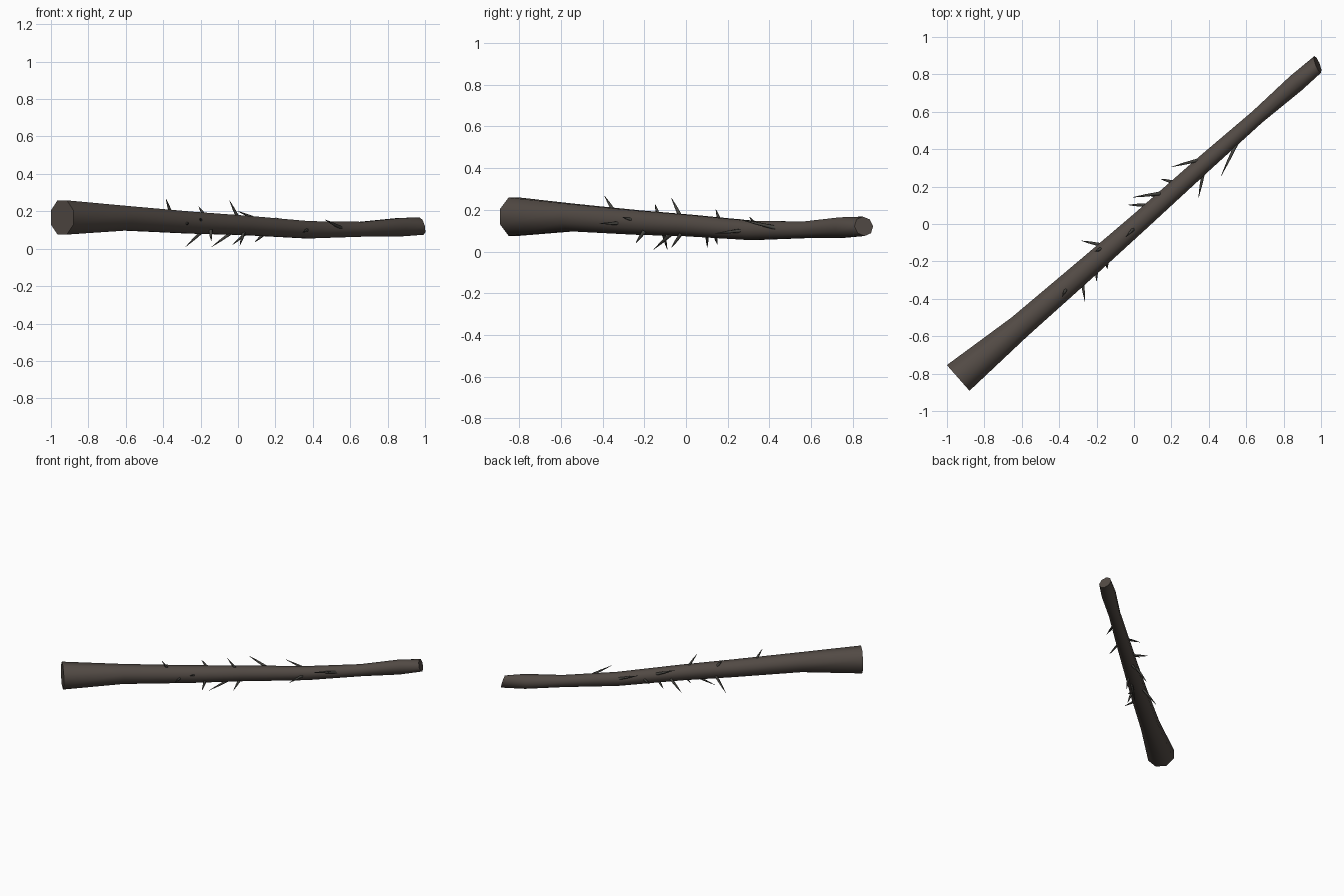
import bpy, bmesh, math
from mathutils import Vector

if "Cube" in bpy.data.objects:
    bpy.data.objects.remove(bpy.data.objects["Cube"])


def material(name, rgb):
    m = bpy.data.materials.new(name)
    m.diffuse_color = (*rgb, 1)
    m.use_nodes = True
    m.node_tree.nodes["Principled BSDF"].inputs["Base Color"].default_value = m.diffuse_color
    return m


bark = material("bark brown", (0.085, 0.069, 0.059))
thorn_mat = material("thorn grey", (0.062, 0.060, 0.052))


def finish(bm, name, mat, angle):
    bmesh.ops.recalc_face_normals(bm, faces=bm.faces)
    me = bpy.data.meshes.new(name)
    bm.to_mesh(me)
    bm.free()
    me.materials.append(mat)
    ob = bpy.data.objects.new(name, me)
    bpy.context.collection.objects.link(ob)
    bpy.ops.object.select_all(action='DESELECT')
    ob.select_set(True)
    bpy.context.view_layer.objects.active = ob
    bpy.ops.object.shade_smooth_by_angle(angle=math.radians(angle))
    return ob


def tube(bm, rings, sides):
    """Skin rings of (centre, radius, facing direction, twist) and cap both ends."""
    loops = []
    for c, r, d, twist in rings:
        d = Vector(d).normalized()
        ref = Vector((0, 0, 1)) if abs(d.z) < 0.95 else Vector((1, 0, 0))
        u = d.cross(ref).normalized()
        v = u.cross(d)
        loops.append([bm.verts.new(Vector(c) + r * (u * math.cos(a) + v * math.sin(a)))
                      for a in (math.tau * i / sides + twist for i in range(sides))])
    for a, b in zip(loops, loops[1:]):
        for i in range(sides):
            j = (i + 1) % sides
            bm.faces.new((a[i], a[j], b[j], b[i]))
    bm.faces.new(loops[0])
    bm.faces.new(loops[-1])


# log: octagonal sections along a gently bent path, far end cut at a slant
f = math.pi / 8
D = (0.75, 0.66, 0)
sections = [
    ((-0.94, -0.823, 0.167), 0.099, D, f),
    ((-0.61, -0.548, 0.163), 0.071, D, f),
    ((-0.25, -0.235, 0.139), 0.063, D, f),
    ((0.03, 0.012, 0.125), 0.056, D, f),
    ((0.37, 0.318, 0.101), 0.050, D, f),
    ((0.66, 0.573, 0.104), 0.043, D, f),
    ((0.865, 0.752, 0.115), 0.053, D, f),
    ((0.982, 0.853, 0.121), 0.048, (0.92, 0.36, 0.25), 0),
]
bm = bmesh.new()
tube(bm, sections, 8)
finish(bm, "log", bark, 50)

# thorns: base point, tip point
thorns = [
    ((-0.36, -0.345, 0.19), (-0.385, -0.39, 0.265)),
    ((-0.18, -0.135, 0.18), (-0.21, -0.147, 0.225)),
    ((0.0, -0.025, 0.165), (-0.045, -0.07, 0.257)),
    ((0.12, 0.16, 0.15), (-0.005, 0.143, 0.202)),
    ((0.34, 0.34, 0.12), (0.20, 0.305, 0.166)),
    ((0.54, 0.41, 0.118), (0.465, 0.255, 0.155)),
    ((0.37, 0.265, 0.10), (0.345, 0.14, 0.087)),
    ((0.20, 0.225, 0.105), (0.145, 0.24, 0.09)),
    ((0.14, 0.14, 0.08), (0.09, 0.15, 0.035)),
    ((0.05, 0.10, 0.09), (-0.03, 0.102, 0.02)),
    ((0.03, -0.025, 0.085), (0.01, -0.07, 0.018)),
    ((-0.035, -0.07, 0.085), (-0.14, -0.155, 0.01)),
    ((-0.145, -0.205, 0.09), (-0.143, -0.24, 0.042)),
    ((-0.19, -0.11, 0.095), (-0.28, -0.09, 0.01)),
    ((-0.20, -0.245, 0.15), (-0.20, -0.305, 0.164)),
    ((-0.275, -0.31, 0.135), (-0.262, -0.415, 0.135)),
]
bm = bmesh.new()
for base, tip in thorns:
    b, t = Vector(base), Vector(tip)
    d = t - b
    tube(bm, [(b - d * 0.15, 0.011, d, 0), (b + d * 0.5, 0.007, d, 0), (t, 0.001, d, 0)], 5)
finish(bm, "thorns", thorn_mat, 80)
